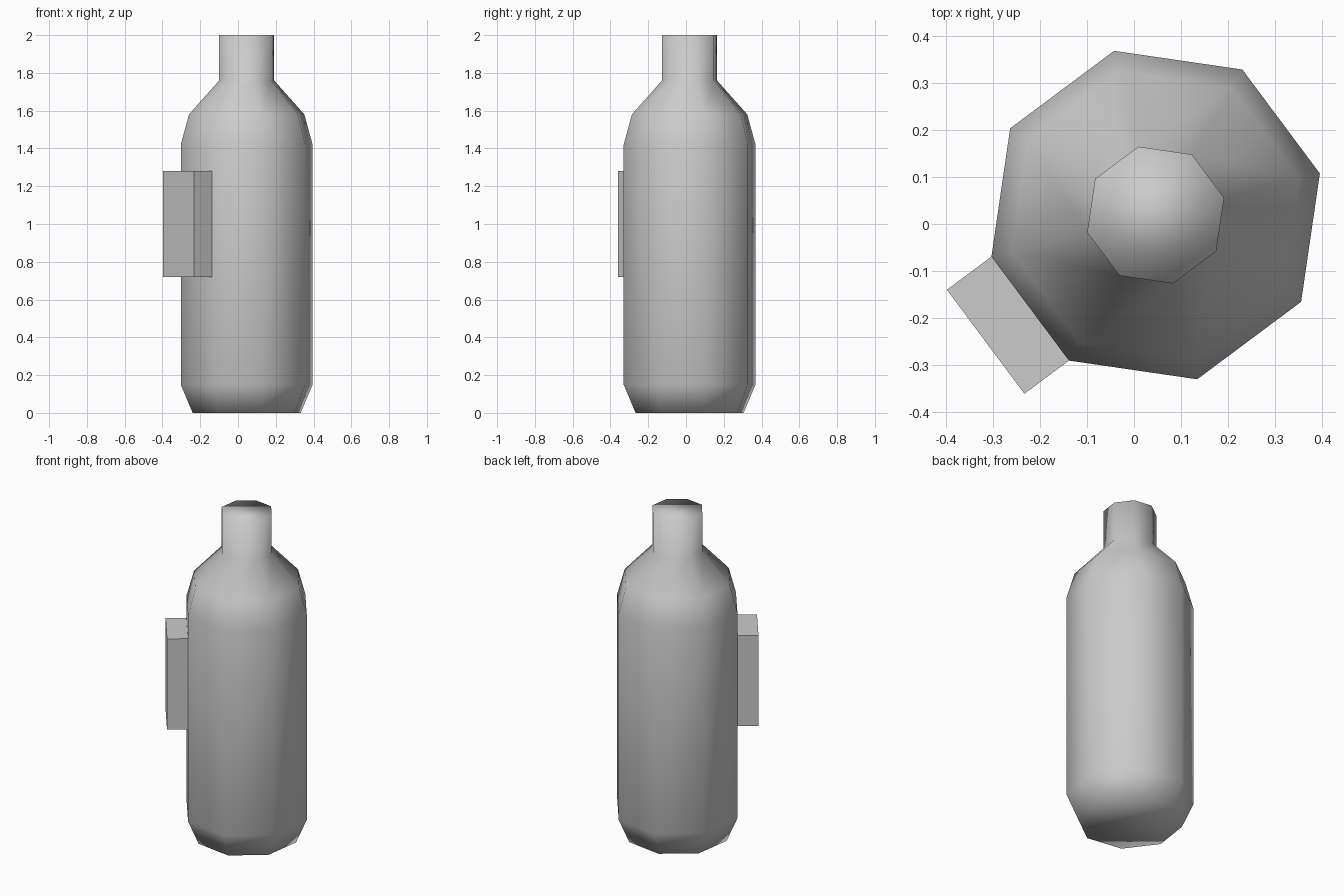
import bpy
import bmesh
from math import radians, sin, cos
from mathutils import Matrix

cube = bpy.data.objects.get("Cube")
if cube:
    bpy.data.objects.remove(cube, do_unlink=True)

CENTRE = (0.046, 0.019)
SIDES = 8
TURN = radians(14.2)
RADIUS = 0.36

# One plain grey for everything
grey = bpy.data.materials.new("plain grey")
grey.use_nodes = True
grey.diffuse_color = (0.6, 0.6, 0.6, 1)
bsdf = grey.node_tree.nodes["Principled BSDF"]
bsdf.inputs["Base Color"].default_value = grey.diffuse_color
bsdf.inputs["Roughness"].default_value = 0.8


def add_object(name, bm, smooth):
    bmesh.ops.recalc_face_normals(bm, faces=bm.faces[:])
    for face in bm.faces:
        face.smooth = smooth
    mesh = bpy.data.meshes.new(name)
    bm.to_mesh(mesh)
    bm.free()
    mesh.materials.append(grey)
    obj = bpy.data.objects.new(name, mesh)
    obj.location = (*CENTRE, 0)
    bpy.context.collection.objects.link(obj)
    return obj


# Bottle: octagonal rings (radius, height) bridged from base to neck
profile = [(0.295, 0), (RADIUS, 0.15), (RADIUS, 1.42),
           (0.315, 1.58), (0.15, 1.76), (0.15, 2)]
bm = bmesh.new()
rings = []
for r, z in profile:
    angles = [TURN + radians(360 / SIDES * i) for i in range(SIDES)]
    rings.append([bm.verts.new((r * cos(a), r * sin(a), z)) for a in angles])
for low, high in zip(rings, rings[1:]):
    for i in range(SIDES):
        j = (i + 1) % SIDES
        bm.faces.new((low[i], low[j], high[j], high[i]))
bm.faces.new(rings[0][::-1])
bm.faces.new(rings[-1])
add_object("bottle_body", bm, True)

# Side block: as wide as one bottle side, slightly sunk into it
half = radians(180 / SIDES)
width = 2 * RADIUS * sin(half)
inner = RADIUS * cos(half) - 0.02
outer = RADIUS * cos(half) + 0.118
bm = bmesh.new()
bmesh.ops.create_cube(bm, size=1, matrix=(
    Matrix.Rotation(TURN + 9 * half, 4, "Z")
    @ Matrix.Translation(((inner + outer) / 2, 0, 1))
    @ Matrix.Diagonal((outer - inner, width, 0.56, 1))))
add_object("side_block", bm, False)
